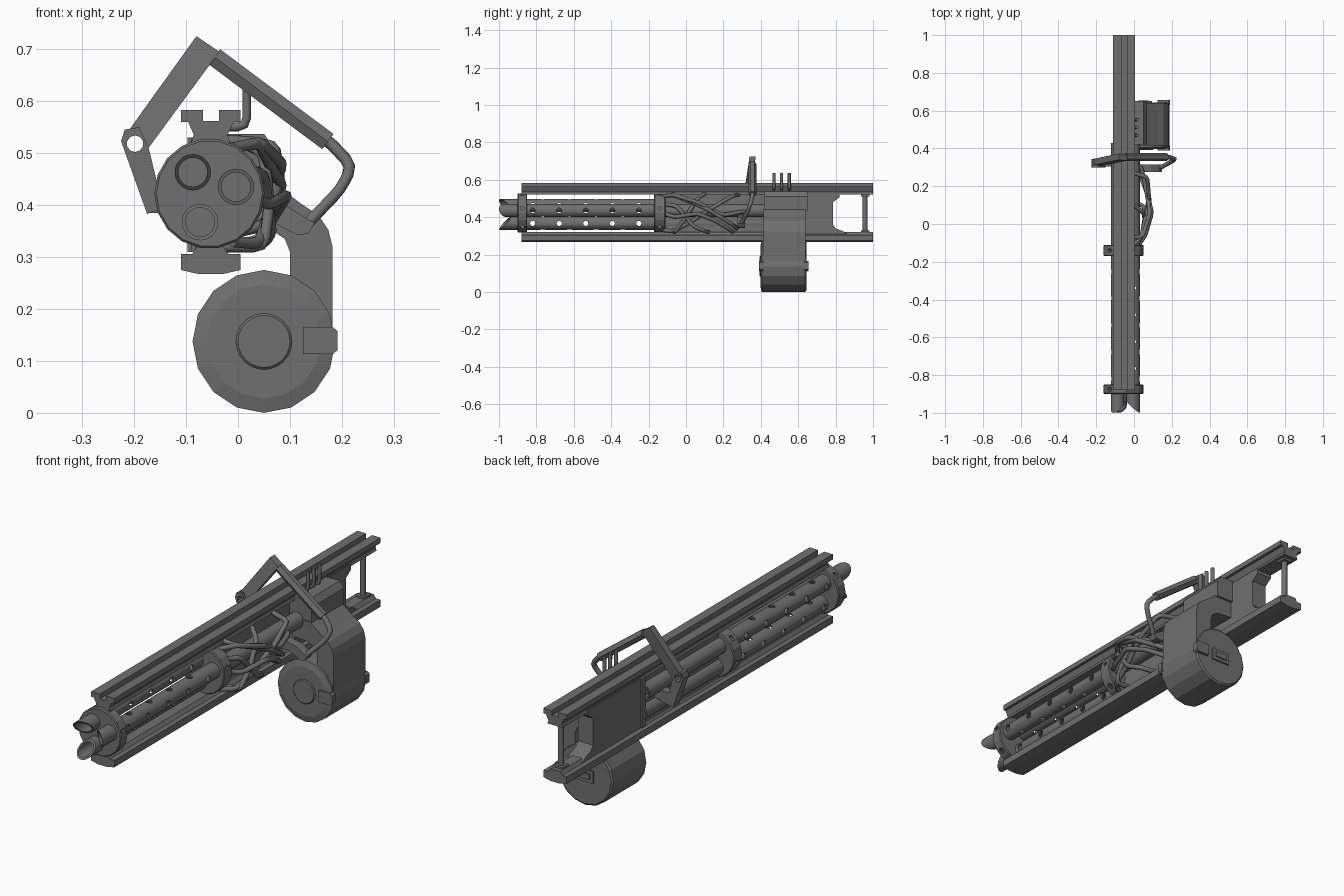
import bpy, bmesh
from math import sin, cos, pi, hypot
from mathutils import Vector, Matrix

if "Cube" in bpy.data.objects:
    bpy.data.objects.remove(bpy.data.objects["Cube"])

AX = (-0.055, 0.422)                                   # barrel cluster axis (x, z)
BARRELS = [(-0.087, 0.463), (-0.004, 0.435), (-0.073, 0.367)]


def finish(bm, name, smooth=False):
    bmesh.ops.recalc_face_normals(bm, faces=bm.faces)
    me = bpy.data.meshes.new(name)
    bm.to_mesh(me)
    bm.free()
    ob = bpy.data.objects.new(name, me)
    bpy.context.collection.objects.link(ob)
    if smooth:
        select(ob)
        bpy.ops.object.shade_smooth_by_angle(angle=0.7)
    return ob


def select(ob):
    bpy.ops.object.select_all(action='DESELECT')
    ob.select_set(True)
    bpy.context.view_layer.objects.active = ob


def prism(name, pts, a, b, axis='y'):
    """Extrude a profile: (x, z) points along y, or (y, z) points along x."""
    bm = bmesh.new()
    put = (lambda p, t: (p[0], t, p[1])) if axis == 'y' else (lambda p, t: (t, p[0], p[1]))
    f = bm.faces.new([bm.verts.new(put(p, a)) for p in pts])
    r = bmesh.ops.extrude_face_region(bm, geom=[f])
    d = (0, b - a, 0) if axis == 'y' else (b - a, 0, 0)
    bmesh.ops.translate(bm, vec=d, verts=[v for v in r['geom'] if isinstance(v, bmesh.types.BMVert)])
    return finish(bm, name)


def box(name, x0, x1, y0, y1, z0, z1):
    return prism(name, [(x0, z0), (x1, z0), (x1, z1), (x0, z1)], y0, y1)


def lathe_y(name, cx, cz, prof, n, smooth=False):
    """Turn (radius, y) points around a y-parallel axis, capping both ends."""
    bm = bmesh.new()
    rings = [[bm.verts.new((cx + r * cos(2 * pi * i / n), y, cz + r * sin(2 * pi * i / n)))
              for i in range(n)] for r, y in prof]
    for p, q in zip(rings, rings[1:]):
        for i in range(n):
            bm.faces.new((p[i], p[(i + 1) % n], q[(i + 1) % n], q[i]))
    bm.faces.new(rings[0])
    bm.faces.new(rings[-1])
    return finish(bm, name, smooth)


def pipe(name, pts, r, res=2):
    """Round pipe through points, with softened corners."""
    P = [Vector(p) for p in pts]
    path = [P[0]]
    for a, b, c in zip(P, P[1:], P[2:]):
        d = min(0.02, (a - b).length * .4, (c - b).length * .4)
        s, e = b + (a - b).normalized() * d, b + (c - b).normalized() * d
        path += [s, s * .25 + b * .5 + e * .25, e]
    path.append(P[-1])
    cu = bpy.data.curves.new(name, 'CURVE')
    cu.dimensions = '3D'
    cu.bevel_depth, cu.bevel_resolution, cu.use_fill_caps = r, res, True
    sp = cu.splines.new('POLY')
    sp.points.add(len(path) - 1)
    for pt, v in zip(sp.points, path):
        pt.co = (*v, 1)
    ob = bpy.data.objects.new(name, cu)
    bpy.context.collection.objects.link(ob)
    select(ob)
    bpy.ops.object.convert(target='MESH')
    bpy.ops.object.shade_smooth_by_angle(angle=0.9)
    return ob


def cut(ob, cutter):
    m = ob.modifiers.new('cut', 'BOOLEAN')
    m.operation, m.solver, m.object = 'DIFFERENCE', 'EXACT', cutter
    select(ob)
    bpy.ops.object.modifier_apply(modifier=m.name)
    bpy.data.objects.remove(cutter)


def drill(spots, r, axis, depth):
    bm = bmesh.new()
    rot = {'x': Matrix.Rotation(pi / 2, 4, 'Y'), 'y': Matrix.Rotation(pi / 2, 4, 'X'), 'z': Matrix()}[axis]
    for s in spots:
        bmesh.ops.create_cone(bm, cap_ends=True, segments=10, radius1=r, radius2=r, depth=depth,
                              matrix=Matrix.Translation(s) @ rot)
    ob = finish(bm, 'drill')
    ob.hide_render = True
    return ob


# Barrels: hollow tubes with slanted muzzles and vent holes
for k, (cx, cz) in enumerate(BARRELS):
    n, R = 20, 0.035
    ox, oz = cx - AX[0], cz - AX[1]
    L = hypot(ox, oz)
    bm = bmesh.new()
    rings = []
    for r, back in ((R, 0), (R, 1), (R * .8, 1), (R * .8, 0)):
        ring = []
        for i in range(n):
            dx, dz = r * cos(2 * pi * i / n), r * sin(2 * pi * i / n)
            y = 0.43 if back else -0.968 - 0.9 * (dx * ox + dz * oz) / L
            ring.append(bm.verts.new((cx + dx, y, cz + dz)))
        rings.append(ring)
    for j in range(4):
        p, q = rings[j], rings[(j + 1) % 4]
        for i in range(n):
            bm.faces.new((p[i], p[(i + 1) % n], q[(i + 1) % n], q[i]))
    ob = finish(bm, f'barrel_{k + 1}')
    ys = [-0.82 + 0.142 * i for i in range(5)]
    cut(ob, drill([(cx, y, cz) for y in ys], 0.014, 'x', 0.09))
    cut(ob, drill([(cx, y + 0.055, cz) for y in ys[:-1]], 0.014, 'z', 0.09))
    select(ob)
    bpy.ops.object.shade_smooth_by_angle(angle=0.6)

# Collars holding the barrels, with bolt holes around the rim
for name, y0, y1 in (('front_collar', -0.9, -0.85), ('rear_collar', -0.17, -0.11)):
    ob = lathe_y(name, *AX, [(0.102, y0), (0.106, y0 + .004), (0.106, y1 - .004), (0.102, y1)], 18)
    if y0 < -.5:
        cut(ob, drill([(x, y0 - .01, z) for x, z in BARRELS], 0.0345, 'y', 0.06))
    spots = [(AX[0] + .104 * cos(a), (y0 + y1) / 2, AX[1] + .104 * sin(a)) for a in (i * pi / 3 + .26 for i in range(6))]
    cut(ob, drill(spots, 0.01, 'x', 0.03))

# Top rail with a slot, and bottom rail
top = [(-.11, .583), (-.067, .583), (-.067, .562), (-.037, .562), (-.037, .583), (.005, .583), (.005, .560),
       (-.008, .560), (-.02, .535), (-.015, .52), (-.09, .52), (-.085, .535), (-.096, .560), (-.11, .560)]
prism('top_rail', top, -0.88, 1.0)
bot = [(-.11, .306), (-.088, .306), (-.078, .322), (-.03, .322), (-.018, .306), (.005, .306),
       (.005, .275), (-.03, .267), (-.075, .267), (-.11, .275)]
prism('bottom_rail', bot, -0.88, 1.0)

# Centre web plate and receiver with a stepped rear opening
box('web_plate', -.083, -.04, -.12, .43, .31, .53)
rear = [(.42, .31), (.86, .31), (.84, .325), (.80, .34), (.785, .36), (.785, .48), (.82, .505), (.82, .53), (.42, .53)]
prism('receiver', rear, -.09, -.015, 'x')
box('receiver_band', -.097, -.01, .425, .45, .31, .53)

# Rear post with feet
pipe('rear_post', [(-.052, .957, .30), (-.052, .957, .55)], 0.013)
box('post_foot_low', -.075, -.03, .935, .98, .31, .33)
box('post_foot_high', -.075, -.03, .935, .98, .51, .53)

# Feed box and curved feed neck
prism('feed_box', [(-.02, .435), (.07, .435), (.07, .51), (.05, .537), (-.02, .537)], .42, .65)
neck = [(.182, .14), (.182, .32), (.174, .352), (.155, .38), (.125, .40), (.065, .445), (-.02, .445),
        (-.02, .36), (.06, .355), (.09, .335), (.1, .31), (.1, .14)]
prism('feed_neck', neck, .415, .64)

# Drum magazine, hub, end tabs and back plate
lathe_y('drum', .05, .1375, [(.11, .398), (.1375, .405), (.1375, .637), (.13, .643)], 16)
lathe_y('drum_hub', .05, .1375, [(.050, .392), (.054, .396), (.054, .41)], 24)
tab = [(.125, .113), (.182, .113), (.191, .12), (.191, .158), (.182, .165), (.125, .165)]
prism('drum_tab_front', tab, .39, .415)
prism('drum_tab_back', tab, .63, .656)
box('drum_back_plate', .005, .095, .63, .65, .11, .165)
box('drum_back_latch', .02, .08, .645, .655, .125, .15)

# Handle: bent side bracket with a hole, grip bar, curved rod and mount
up = [(-.08, .725), (-.036, .695), (-.172, .51), (-.2, .50), (-.225, .523)]
bracket = prism('handle_bracket_upper', up, .34, .373)
for v in bracket.data.vertices:                        # lean the bracket forwards towards its pivot
    v.co.y -= (.725 - v.co.z) * .15
low = [(-.225, .523), (-.218, .545), (-.19, .55), (-.172, .51), (-.150, .42), (-.155, .39), (-.175, .383)]
prism('handle_bracket_lower', low, .30, .342)
for nm in ('handle_bracket_upper', 'handle_bracket_lower'):
    cut(bpy.data.objects[nm], drill([(-.198, .335, .518)], .016, 'y', .12))
prism('bracket_pivot', [(-.17, .385), (-.15, .385), (-.06, .41), (-.06, .45), (-.155, .44)], .305, .34)
a, b = Vector((-.045, .355, .685)), Vector((.173, .355, .522))
pipe('handle_grip', [a, b], .021, 1)
pipe('handle_rod', [a + (a - b) * .06, b, (.182, .355, .515), (.220, .345, .475), (.197, .33, .43), (.125, .29, .355)], .0115)
prism('rod_mount', [(-.02, .37), (.06, .37), (.115, .342), (.135, .345), (.148, .365), (.09, .40), (-.02, .42)], .275, .315)

# Three short upright tubes beside the rail
for i in range(3):
    y = .47 + .041 * i
    pipe(f'upright_tube_{i + 1}', [(-.03, y, .55), (.017, y, .55), (.017, y, .635)], .0085)

# Tangle of hoses on the right side
hoses = [
    [(-.01, -.12, .51), (.04, -.07, .52), (.06, .03, .48), (.085, .12, .44), (.05, .25, .36), (-.04, .27, .34)],
    [(-.01, -.12, .33), (.04, -.07, .325), (.055, .02, .37), (.08, .14, .45), (.07, .25, .515), (-.04, .28, .52)],
    [(.02, -.12, .42), (.06, -.06, .40), (.095, .06, .42), (.07, .16, .38), (.04, .24, .33), (-.04, .25, .32)],
    [(.01, -.12, .47), (.05, -.05, .46), (.065, .04, .35), (.05, .10, .325), (-.04, .12, .32)],
    [(-.04, -.07, .525), (.045, -.07, .52), (.085, .06, .48), (.06, .20, .41), (.04, .30, .43), (-.04, .36, .43)],
    [(-.04, -.06, .32), (.05, -.06, .32), (.06, .0, .40), (.05, .06, .50), (.0, .10, .525)],
]
for i, h in enumerate(hoses):
    pipe(f'hose_{i + 1}', h, .011)

# Dark gunmetal on every part
metal = bpy.data.materials.new('dark_metal')
metal.diffuse_color = (.16, .16, .16, 1)
metal.use_nodes = True
metal.node_tree.nodes["Principled BSDF"].inputs["Base Color"].default_value = metal.diffuse_color
for ob in bpy.context.scene.objects:
    ob.data.materials.clear()
    ob.data.materials.append(metal)
